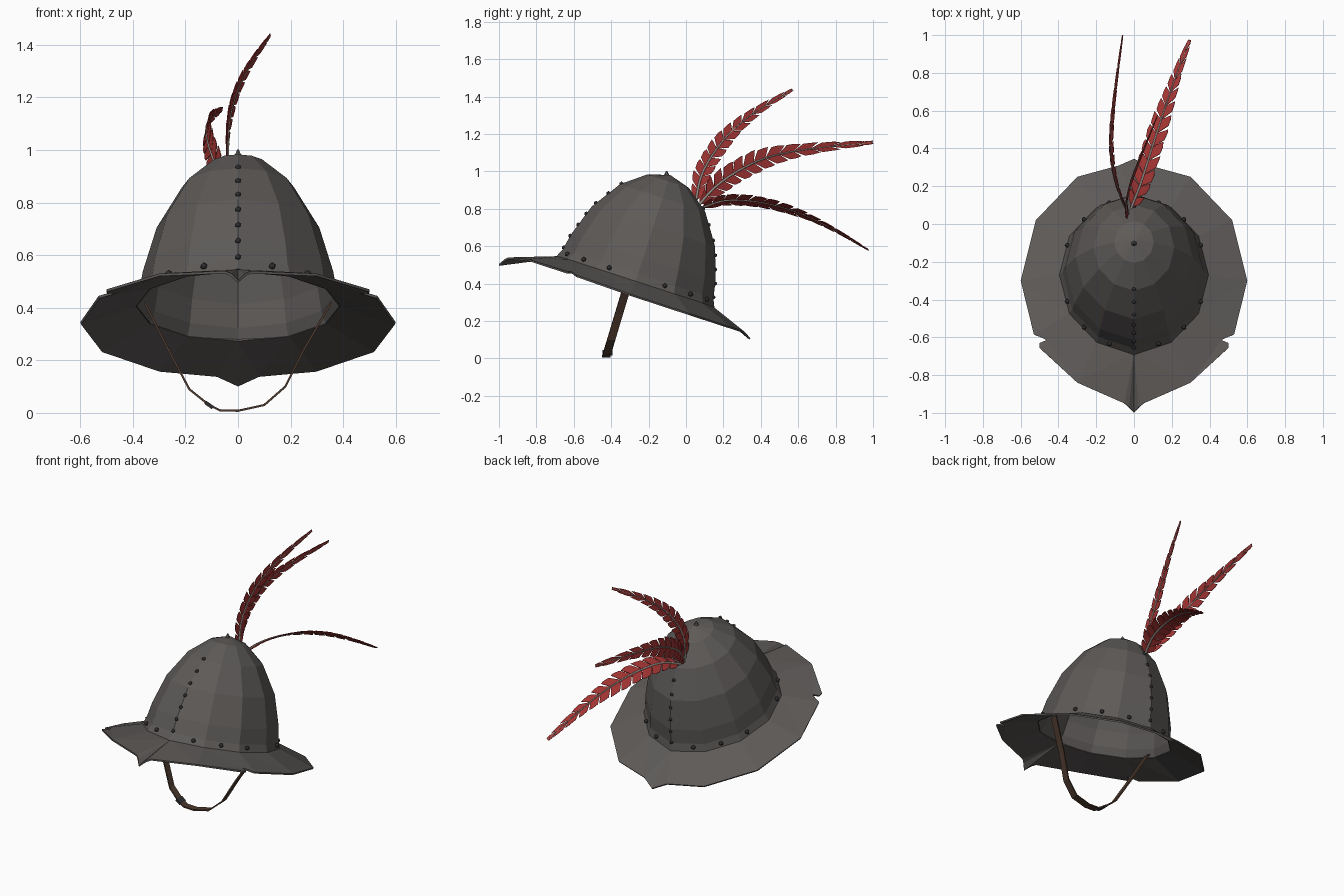
import bpy, bmesh, math, random
from mathutils import Vector

random.seed(4)
old = bpy.data.objects.get("Cube")
if old:
    bpy.data.objects.remove(old)


def material(name, rgb):
    m = bpy.data.materials.new(name)
    m.use_nodes = True
    m.diffuse_color = (*rgb, 1)
    bsdf = m.node_tree.nodes["Principled BSDF"]
    bsdf.inputs["Base Color"].default_value = (*rgb, 1)
    bsdf.inputs["Roughness"].default_value = 0.8
    return m


STEEL = material("dull steel", (0.11, 0.102, 0.097))
RIVET = material("dark iron", (0.025, 0.025, 0.027))
LEATHER = material("brown leather", (0.07, 0.04, 0.026))
RED = material("red feather", (0.36, 0.035, 0.033))
QUILL = material("grey quill", (0.32, 0.29, 0.26))


def finish(bm, name, mat):
    mesh = bpy.data.meshes.new(name)
    bm.to_mesh(mesh)
    bm.free()
    mesh.materials.append(mat)
    ob = bpy.data.objects.new(name, mesh)
    bpy.context.collection.objects.link(ob)
    return ob


def thicken(ob, amount, offset=-1):
    mod = ob.modifiers.new("thickness", "SOLIDIFY")
    mod.thickness = amount
    mod.offset = offset


# Tilted helmet frame: across, towards the back, up the dome axis
TILT = math.radians(18)
SQUASH = 0.91


def tilted(x, back, up):
    return Vector((x, -0.27 + back * math.cos(TILT) + up * math.sin(TILT),
                   0.41 - back * math.sin(TILT) + up * math.cos(TILT)))


def ring_point(radius, up, degrees):
    a = math.radians(degrees)
    return tilted(radius * SQUASH * math.cos(a), radius * math.sin(a), up)


PROFILE = [(0.435, 0), (0.415, 0.045), (0.398, 0.135), (0.34, 0.31),
           (0.235, 0.47), (0.115, 0.565)]


def dome_radius(up):
    for (r0, h0), (r1, h1) in zip(PROFILE, PROFILE[1:]):
        if h0 <= up <= h1:
            return r0 + (r1 - r0) * (up - h0) / (h1 - h0)


# Dome: twelve-sided rings with a slight ridge front and back
bm = bmesh.new()
rings = []
for r, h in PROFILE:
    rings.append([bm.verts.new(ring_point(r * (1.02 if a % 180 == 90 else 1), h, a))
                  for a in range(0, 360, 30)])
for low, high in zip(rings, rings[1:]):
    for i in range(12):
        j = (i + 1) % 12
        bm.faces.new((low[i], low[j], high[j], high[i]))
apex = bm.verts.new(tilted(0, 0, 0.6))
for i in range(12):
    bm.faces.new((rings[-1][i], rings[-1][(i + 1) % 12], apex))
thicken(finish(bm, "dome", STEEL), 0.012)

# Small peak on the crown
bm = bmesh.new()
bmesh.ops.create_cone(bm, segments=6, radius1=0.018, radius2=0.004, depth=0.03, cap_ends=True)
bmesh.ops.translate(bm, verts=bm.verts, vec=tilted(0, -0.02, 0.6))
finish(bm, "crown_peak", STEEL)

# Brim: half outline from front to back, with pointed ends and a torn notch
OUTER = [
    [(0, -1, 0.505), (0.025, -0.97, 0.53), (0.05, -0.95, 0.54)],
    [(0.3, -0.84, 0.53), (0.5, -0.655, 0.47), (0.5, -0.63, 0.462),
     (0.465, -0.615, 0.465), (0.48, -0.605, 0.46)],
    [(0.53, -0.585, 0.445)],
    [(0.6, -0.3, 0.345)],
    [(0.52, 0.02, 0.24)],
    [(0.3, 0.25, 0.165), (0.08, 0.31, 0.145)],
    [(0, 0.345, 0.108)],
]
bm = bmesh.new()
inner = [bm.verts.new(ring_point(0.43, 0.004, a)) for a in range(-90, 91, 30)]
for end in (inner[0], inner[-1]):
    end.co.x = 0
outer = [[bm.verts.new(p) for p in group] for group in OUTER]
for i in range(6):
    bm.faces.new([inner[i], *outer[i], outer[i + 1][0], inner[i + 1]])
bmesh.ops.triangulate(bm, faces=bm.faces)
brim = finish(bm, "brim", STEEL)
brim.modifiers.new("mirror", "MIRROR").use_clip = True
thicken(brim, 0.01)


# Rivets
def rivets(name, points, size):
    bm = bmesh.new()
    for p in points:
        made = bmesh.ops.create_icosphere(bm, subdivisions=1, radius=size)
        bmesh.ops.translate(bm, verts=made["verts"], vec=p)
    ob = finish(bm, name, RIVET)
    ob.data.shade_smooth()


front = [0.055 + 0.07 * i for i in range(7)]
back = [0.05 + 0.072 * i for i in range(7)]
rivets("front_ridge_rivets", [ring_point(dome_radius(h) * 1.02, h, -90) for h in front], 0.012)
rivets("back_ridge_rivets", [ring_point(dome_radius(h) * 1.02, h, 90) for h in back], 0.011)
rivets("base_rivets", [ring_point(0.418, 0.028, a + s)
                       for a in (0, 180) for s in (-70, -46, -22, 22, 46, 70)], 0.014)

# Chin strap: a thin leather band hanging in a leaning loop
PATH = [(-0.355, 0.42), (-0.27, 0.25), (-0.185, 0.09), (-0.11, 0.03), (-0.07, 0.01),
        (0, 0.008), (0.1, 0.03), (0.18, 0.1), (0.25, 0.24), (0.355, 0.42)]
bm = bmesh.new()
pairs = []
for x, z in PATH:
    y = -0.43 + 0.3 * z
    pairs.append([bm.verts.new((x, y + w, z)) for w in (-0.022, 0.022)])
for (a, b), (c, d) in zip(pairs, pairs[1:]):
    bm.faces.new((a, c, d, b))
thicken(finish(bm, "chin_strap", LEATHER), 0.008, 0)

# Strap buckle
bm = bmesh.new()
bmesh.ops.create_cube(bm, size=1)
bmesh.ops.scale(bm, verts=bm.verts, vec=(0.035, 0.055, 0.014))
buckle = finish(bm, "strap_buckle", RIVET)
buckle.location = (-0.11, -0.42, 0.03)
buckle.rotation_euler.y = math.radians(35)


# Feathers: a tapered quill with rows of swept, split barbs
def spine_at(pts, t):
    f = min(max(t, 0), 1) * (len(pts) - 1)
    i = min(int(f), len(pts) - 2)
    u = f - i
    a, b, c, d = (pts[max(0, min(len(pts) - 1, i + k))] for k in (-1, 0, 1, 2))
    return 0.5 * (2 * b + (c - a) * u + (2 * a - 5 * b + 4 * c - d) * u * u
                  + (3 * b - a - 3 * c + d) * u ** 3)


def feather(name, path, side, width, count=12):
    pts = [Vector(p) for p in path]
    side = Vector(side).normalized()

    def edge(t, s):
        tangent = (spine_at(pts, t + 0.02) - spine_at(pts, t - 0.02)).normalized()
        across = (side - tangent * side.dot(tangent)).normalized()
        half = width * min(1, 0.55 + 2.5 * t) * min(1, 1.7 * (1 - t) + 0.06)
        return spine_at(pts, t + 0.05) + across * half * s

    bm = bmesh.new()
    for s in (-1, 1):
        for k in range(count):
            t0 = 0.04 + 0.95 * k / count
            t1 = t0 + 0.95 / count
            gap = random.uniform(0.008, 0.02)
            reach = random.uniform(0.85, 1.05)
            mid = (t0 + t1) / 2
            ring = [spine_at(pts, t0), spine_at(pts, mid), spine_at(pts, t1),
                    edge(t1 - gap, s * reach), edge(mid, s), edge(t0, s * 0.92)]
            v = [bm.verts.new(p) for p in ring]
            bm.faces.new((v[0], v[1], v[4], v[5]))
            bm.faces.new((v[1], v[2], v[3], v[4]))
    thicken(finish(bm, name + "_barbs", RED), 0.003, 0)

    curve = bpy.data.curves.new(name + "_quill", "CURVE")
    curve.dimensions = "3D"
    curve.bevel_depth = 0.008
    curve.bevel_resolution = 1
    curve.use_fill_caps = True
    spline = curve.splines.new("POLY")
    spline.points.add(16)
    for i, p in enumerate(spline.points):
        p.co = (*spine_at(pts, i / 16), 1)
        p.radius = 1 - 0.75 * i / 16
    curve.materials.append(QUILL)
    bpy.context.collection.objects.link(bpy.data.objects.new(name + "_quill", curve))


feather("upper_feather",
        [(-0.03, 0.05, 0.82), (-0.04, 0.08, 0.97), (-0.035, 0.15, 1.1),
         (-0.005, 0.25, 1.22), (0.05, 0.39, 1.33), (0.123, 0.57, 1.437)],
        (-0.1, -0.7, 0.7), 0.05)
feather("middle_feather",
        [(-0.03, 0.06, 0.81), (-0.075, 0.16, 0.92), (-0.11, 0.3, 1.015),
         (-0.12, 0.47, 1.085), (-0.1, 0.7, 1.125), (-0.06, 1.0, 1.155)],
        (0.2, -0.3, 0.9), 0.062, 13)
feather("lower_feather",
        [(-0.02, 0.07, 0.8), (0.035, 0.21, 0.845), (0.095, 0.4, 0.835),
         (0.16, 0.6, 0.78), (0.225, 0.79, 0.69), (0.295, 0.975, 0.58)],
        (0.85, -0.2, 0.5), 0.062, 13)
